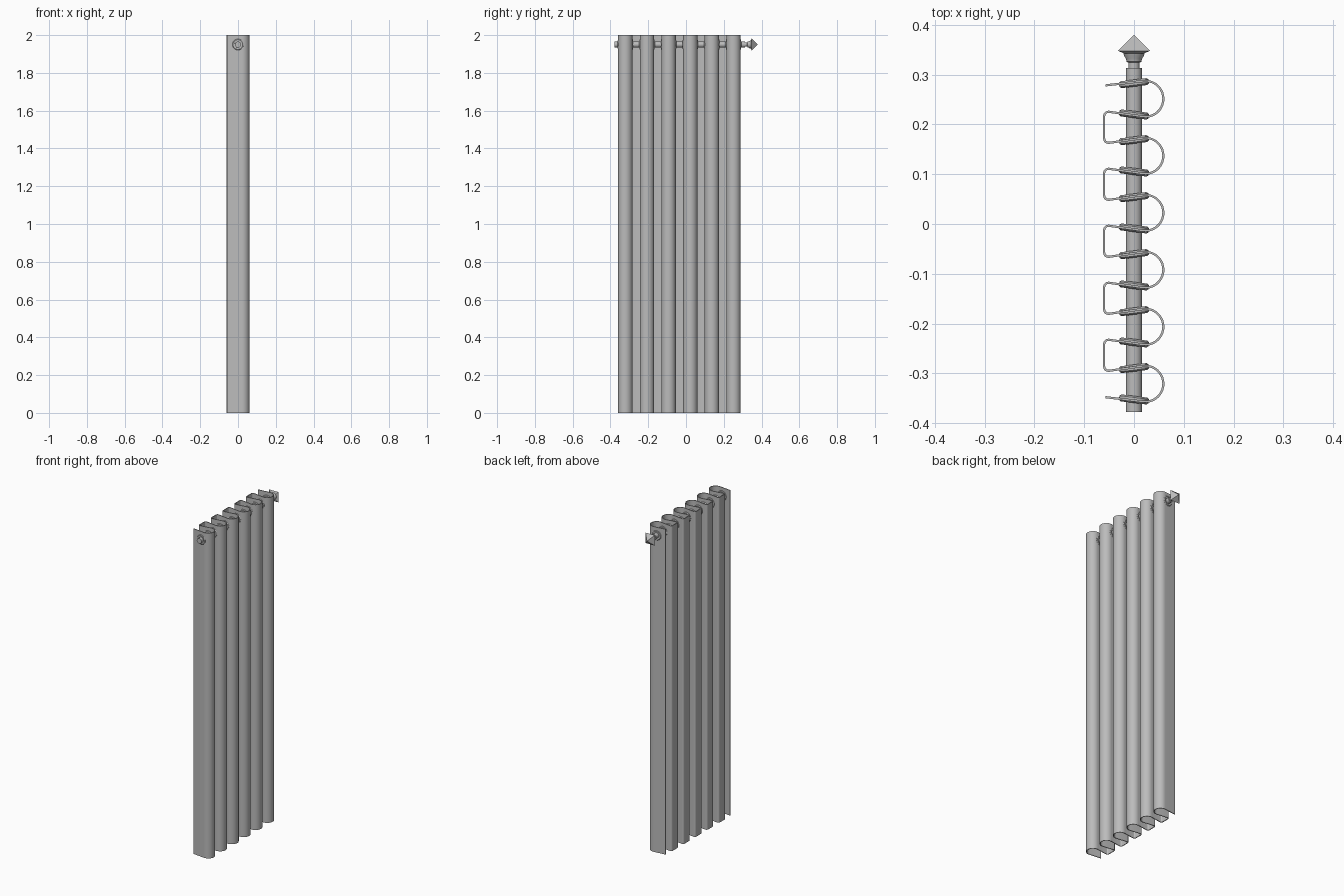
import bpy, bmesh, math
from mathutils import Matrix, Vector

if "Cube" in bpy.data.objects:
    bpy.data.objects.remove(bpy.data.objects["Cube"])

grey = bpy.data.materials.new("plain_grey")
grey.use_nodes = True
grey.diffuse_color = (0.5, 0.5, 0.5, 1)
grey.node_tree.nodes["Principled BSDF"].inputs["Base Color"].default_value = (0.5, 0.5, 0.5, 1)

FOLDS, PITCH, FIRST = 6, 0.1145, -0.321
ROD_Z = 1.95


def finish(name, bm, smooth=True):
    bmesh.ops.recalc_face_normals(bm, faces=bm.faces)
    mesh = bpy.data.meshes.new(name)
    bm.to_mesh(mesh)
    bm.free()
    mesh.materials.append(grey)
    ob = bpy.data.objects.new(name, mesh)
    bpy.context.collection.objects.link(ob)
    if smooth:
        bpy.ops.object.select_all(action='DESELECT')
        ob.select_set(True)
        bpy.context.view_layer.objects.active = ob
        bpy.ops.object.shade_smooth_by_angle(angle=math.radians(35))
    return ob


def lathe(name, profile, sides, turn=0.0, closed=False, smooth=True):
    """Revolve (radius, y) points around the y axis."""
    bm = bmesh.new()
    rings = []
    for r, y in profile:
        rings.append([bm.verts.new((r * math.cos(a), y, r * math.sin(a)))
                      for a in (turn + math.tau * i / sides for i in range(sides))])
    pairs = list(zip(rings, rings[1:]))
    if closed:
        pairs.append((rings[-1], rings[0]))
    else:
        bm.faces.new(rings[0])
        bm.faces.new(rings[-1])
    for a, b in pairs:
        for i in range(sides):
            j = (i + 1) % sides
            bm.faces.new((a[i], a[j], b[j], b[i]))
    bmesh.ops.remove_doubles(bm, verts=bm.verts, dist=1e-5)
    return finish(name, bm, smooth)


def arc(cx, cy, r, start, end, steps):
    angles = (math.radians(start + (end - start) * i / steps) for i in range(steps + 1))
    return [Vector((cx + r * math.cos(a), cy + r * math.sin(a))) for a in angles]


# Curtain: a wave of round folds on one side and squarer folds on the other
path = [Vector((-0.057, FIRST - 0.027))]
for k in range(FOLDS):
    c = FIRST + k * PITCH
    if k:
        path += arc(-0.051, c - 0.035, 0.009, 180, 90, 5)
    path += arc(0.023, c, 0.036, -97, 97, 20)
    if k < FOLDS - 1:
        path += arc(-0.051, c + 0.035, 0.009, 270, 180, 5)
path.append(Vector((-0.057, c + 0.027)))

bm = bmesh.new()
half = 0.0022
rows = []
for i, p in enumerate(path):
    t = (path[min(i + 1, len(path) - 1)] - path[max(i - 1, 0)]).normalized()
    n = Vector((-t.y, t.x)) * half
    rows.append([bm.verts.new((q.x, q.y, z)) for q, z in
                 ((p + n, 0), (p - n, 0), (p - n, 2), (p + n, 2))])
for a, b in zip(rows, rows[1:]):
    for i in range(4):
        j = (i + 1) % 4
        bm.faces.new((a[i], a[j], b[j], b[i]))
bm.faces.new(rows[0])
bm.faces.new(rows[-1])
finish("curtain", bm)

# Rod
rod = lathe("rod", [(0.016, -0.378), (0.016, 0.313)], 32)
rod.location.z = ROD_Z

# Finial: turned neck and cup with a pyramid cap
neck = lathe("finial_neck", [(0.011, 0.311), (0.011, 0.324), (0.015, 0.326),
                             (0.016, 0.332), (0.020, 0.338), (0.022, 0.346)], 24)
neck.location.z = ROD_Z
cap = lathe("finial_cap", [(0.030, 0.343), (0.045, 0.348), (0.0, 0.380)], 4,
            turn=math.pi / 4, smooth=False)
cap.location.z = ROD_Z

# Grommets, two per fold, tilted with the cloth
section = [(0.018, -0.006), (0.026, -0.007), (0.030, -0.004),
           (0.030, 0.004), (0.026, 0.007), (0.018, 0.006)]
for k in range(FOLDS):
    for side, word in ((-1, "front"), (1, "back")):
        ring = lathe(f"grommet_{word}_{k + 1}", section, 32, closed=True)
        ring.location = (0, FIRST + k * PITCH + side * 0.0315, ROD_Z)
        ring.rotation_euler.z = side * math.radians(7)
